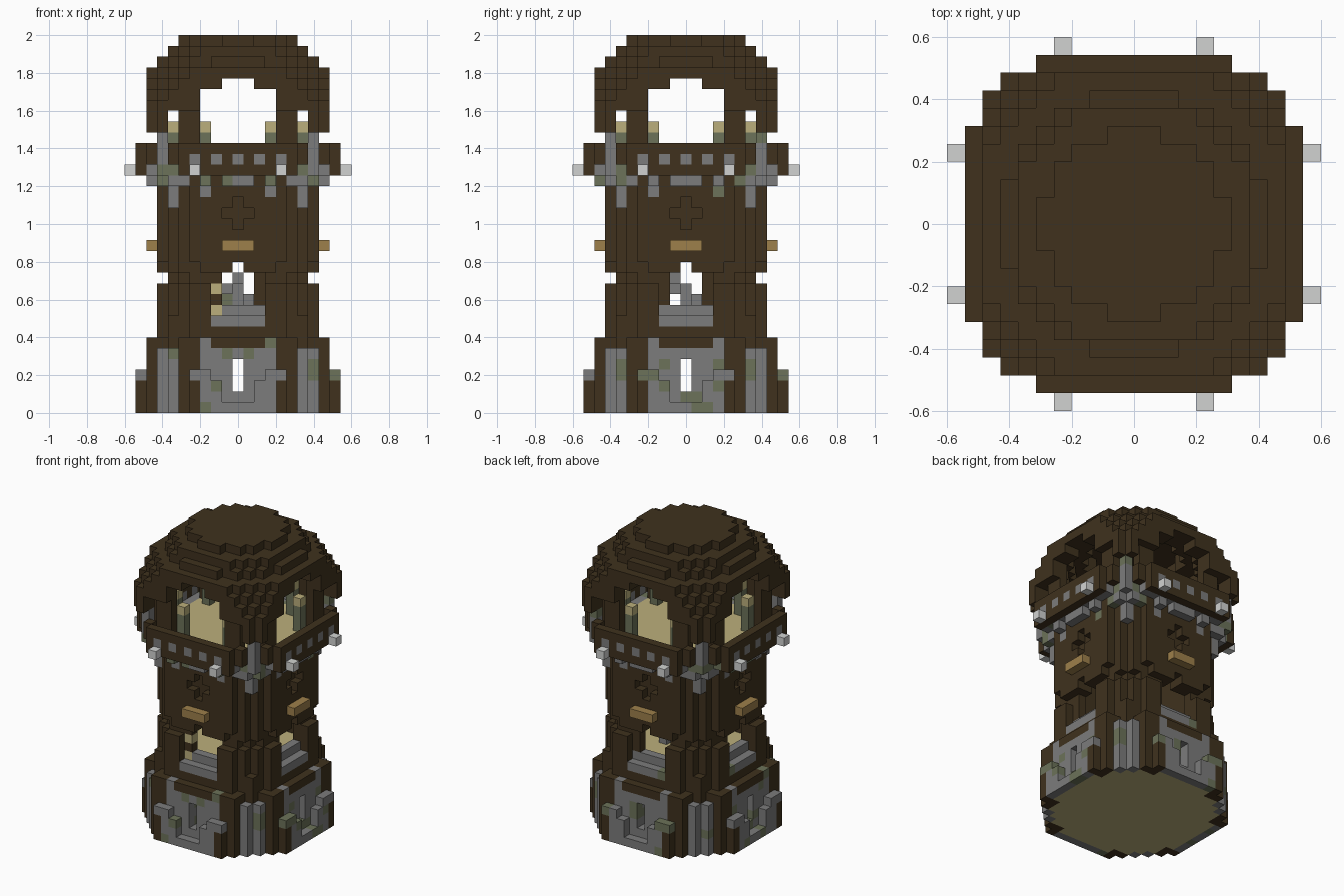
import bpy
import bmesh
import random
from mathutils import Vector

random.seed(4)
cube = bpy.data.objects.get("Cube")
if cube:
    bpy.data.objects.remove(cube)

U = 2 / 35  # edge of one block
COLOURS = {
    "dark_wood": (0.05, 0.031, 0.0125),
    "stone": (0.2, 0.2, 0.2),
    "moss": (0.15, 0.17, 0.1),
    "pale_stone": (0.64, 0.65, 0.64),
    "plank": (0.5, 0.43, 0.2),
    "oak": (0.34, 0.215, 0.07),
}
NAMES = list(COLOURS)
for name, rgb in COLOURS.items():
    mat = bpy.data.materials.new(name)
    mat.use_nodes = True
    mat.diffuse_color = (*rgb, 1)
    bsdf = next(n for n in mat.node_tree.nodes if n.type == "BSDF_PRINCIPLED")
    bsdf.inputs["Base Color"].default_value = (*rgb, 1)
    bsdf.inputs["Roughness"].default_value = 0.9

cells = {}  # block position -> (part, colour)


def put(part, colour, x, y, z):
    if colour == "stone" and random.random() < 0.15:
        colour = "moss"
    cells[x, y, z] = (part, colour)


def plan(rule):
    """Blocks whose outward distance d and sideways offset a obey the rule."""
    for x in range(-10, 11):
        for y in range(-10, 11):
            if rule(max(abs(x), abs(y)), min(abs(x), abs(y))):
                yield x, y


def fill(part, colour, z0, z1, rule):
    for z in range(z0, z1 + 1):
        for x, y in plan(rule):
            put(part, colour, x, y, z)


def box(part, colour, d, a, z):
    """A block group repeated on all sides, from inclusive ranges."""
    fill(part, colour, *z, lambda p, q: d[0] <= p <= d[1] and a[0] <= q <= a[1])


def carve(d, a, z):
    for x, y in plan(lambda p, q: d[0] <= p <= d[1] and a[0] <= q <= a[1]):
        for k in range(z[0], z[1] + 1):
            cells.pop((x, y, k), None)


def octagon(side, total):
    return lambda d, a: d <= side and d + a <= total


def ring(outer, inner):
    return lambda d, a: outer(d, a) and not inner(d, a)


# Stone base with log buttresses and an arrow slit on each side
fill("base_wall", "stone", 0, 5, ring(octagon(8, 13), octagon(6, 11)))
fill("base_floor", "plank", 0, 0, octagon(8, 12))
box("base_wall", "stone", (9, 9), (3, 3), (0, 3))
box("base_wall", "stone", (9, 9), (2, 2), (0, 2))
box("base_wall", "stone", (9, 9), (0, 1), (0, 0))
fill("base_ledge", "dark_wood", 6, 6, ring(octagon(7, 12), octagon(5, 9)))
box("base_ledge", "dark_wood", (8, 8), (0, 2), (6, 6))
box("base_wall", "stone", (8, 8), (3, 3), (6, 6))
box("base_buttress", "dark_wood", (8, 8), (4, 5), (0, 6))
box("base_buttress", "dark_wood", (9, 9), (4, 4), (0, 2))
box("base_wall", "stone", (9, 9), (4, 4), (3, 3))
carve((6, 9), (0, 0), (2, 4))

# Middle storey: thin wall, logs, windows and sills
fill("middle_wall", "dark_wood", 7, 12, ring(octagon(6, 10), octagon(5, 9)))
fill("middle_floor", "plank", 8, 8, octagon(5, 9))
box("middle_log", "dark_wood", (7, 7), (3, 4), (7, 11))
box("middle_log", "dark_wood", (6, 6), (5, 5), (7, 11))
box("middle_log", "dark_wood", (6, 6), (6, 6), (7, 8))
box("middle_ledge", "dark_wood", (7, 7), (0, 2), (7, 7))
fill("upper_wall", "dark_wood", 13, 21, ring(octagon(7, 11), octagon(5, 9)))
carve((7, 7), (4, 4), (13, 13))
carve((6, 7), (0, 2), (8, 12))
carve((6, 7), (0, 0), (13, 13))
box("window_sill", "stone", (7, 7), (0, 2), (8, 8))
box("window_sill", "stone", (6, 6), (0, 2), (9, 9))
box("window_beam", "oak", (8, 8), (0, 1), (15, 15))

# A jamb on the left of each window, with two plank steps at the front
for x, y in ((-2, -6), (6, -2), (2, 6), (-6, 2)):
    for z in (10, 11, 12):
        put("window_jamb", "dark_wood", x, y, z)
for z in (9, 11):
    put("window_step", "plank", -2, -6, z)

# Cross recess on each upper wall
carve((7, 7), (0, 0), (17, 19))
carve((7, 7), (1, 1), (18, 18))

# Stair blocks inside the middle storey
for x, y, z in [(2, 1, 9), (1, 1, 10), (0, 0, 10), (-1, 0, 11),
                (-1, -1, 11), (0, -1, 12), (0, 0, 11), (-1, 0, 10)]:
    put("stair", "stone", x, y, z)

# Corbels under the balcony
box("corbel", "stone", (8, 8), (3, 3), (21, 21))
box("corbel", "stone", (7, 7), (3, 3), (20, 20))
box("corbel", "stone", (8, 8), (0, 1), (21, 21))
box("corbel", "stone", (7, 7), (5, 6), (21, 21))
box("corbel", "stone", (6, 6), (6, 6), (19, 21))

# Balcony deck, railings, corner pillars and beam ends
fill("balcony_deck", "stone", 22, 22, octagon(8, 13))
fill("upper_floor", "plank", 22, 22, octagon(7, 11))
box("railing", "dark_wood", (9, 9), (0, 5), (22, 24))
box("railing", "dark_wood", (8, 8), (6, 6), (23, 24))
for a in (0, 2, 4):
    for x, y in plan(lambda p, q: p == 9 and q == a):
        cells[x, y, 23] = ("railing_stud", "stone")
box("corner_pillar", "stone", (7, 7), (7, 7), (22, 25))
box("corner_pillar", "moss", (7, 7), (6, 6), (22, 22))
box("beam_end", "pale_stone", (10, 10), (4, 4), (22, 22))

# Posts and lamps of the lookout
box("lookout_post", "dark_wood", (7, 7), (4, 5), (23, 28))
box("lamp_stand", "moss", (6, 6), (3, 3), (23, 25))
box("lamp", "plank", (6, 6), (3, 3), (26, 26))

# Domed roof: shrinking hollow discs, with an arch on each side
radii = [113, 113, 100, 90, 80, 53, 46, 27]
for i, r in enumerate(radii):
    hole = max(radii[i + 3], 27) if i + 3 < len(radii) else (27 if i < 6 else -1)
    fill("roof", "dark_wood", 27 + i, 27 + i,
         lambda d, a: hole < d * d + a * a <= r and d <= 8)
carve((6, 8), (6, 6), (27, 27))
carve((4, 8), (0, 3), (27, 29))
carve((5, 8), (0, 1), (30, 30))
box("roof_eave", "dark_wood", (8, 8), (4, 5), (28, 29))
box("roof_eave", "dark_wood", (8, 8), (7, 7), (26, 27))
box("roof_eave", "dark_wood", (7, 7), (7, 7), (26, 28))

# Turn the blocks into one mesh per part, skipping buried faces
AXES = [Vector(v) for v in ((1, 0, 0), (0, 1, 0), (0, 0, 1))]
for part in sorted({p for p, _ in cells.values()}):
    bm = bmesh.new()
    verts = {}
    for pos, (owner, colour) in cells.items():
        if owner != part:
            continue
        centre = Vector(pos) + AXES[2] / 2
        for i in range(3):
            for s in (1, -1):
                n, t, b = AXES[i] * s, AXES[(i + 1) % 3], AXES[(i + 2) % 3] * s
                if tuple(int(c) for c in Vector(pos) + n) in cells:
                    continue
                loop = []
                for p, q in ((-1, -1), (1, -1), (1, 1), (-1, 1)):
                    co = centre + (n + t * p + b * q) / 2
                    key = tuple(round(c * 2) for c in co)
                    if key not in verts:
                        verts[key] = bm.verts.new(co * U)
                    loop.append(verts[key])
                bm.faces.new(loop).material_index = NAMES.index(colour)
    mesh = bpy.data.meshes.new(part)
    bm.to_mesh(mesh)
    bm.free()
    for name in NAMES:
        mesh.materials.append(bpy.data.materials[name])
    bpy.context.collection.objects.link(bpy.data.objects.new(part, mesh))
